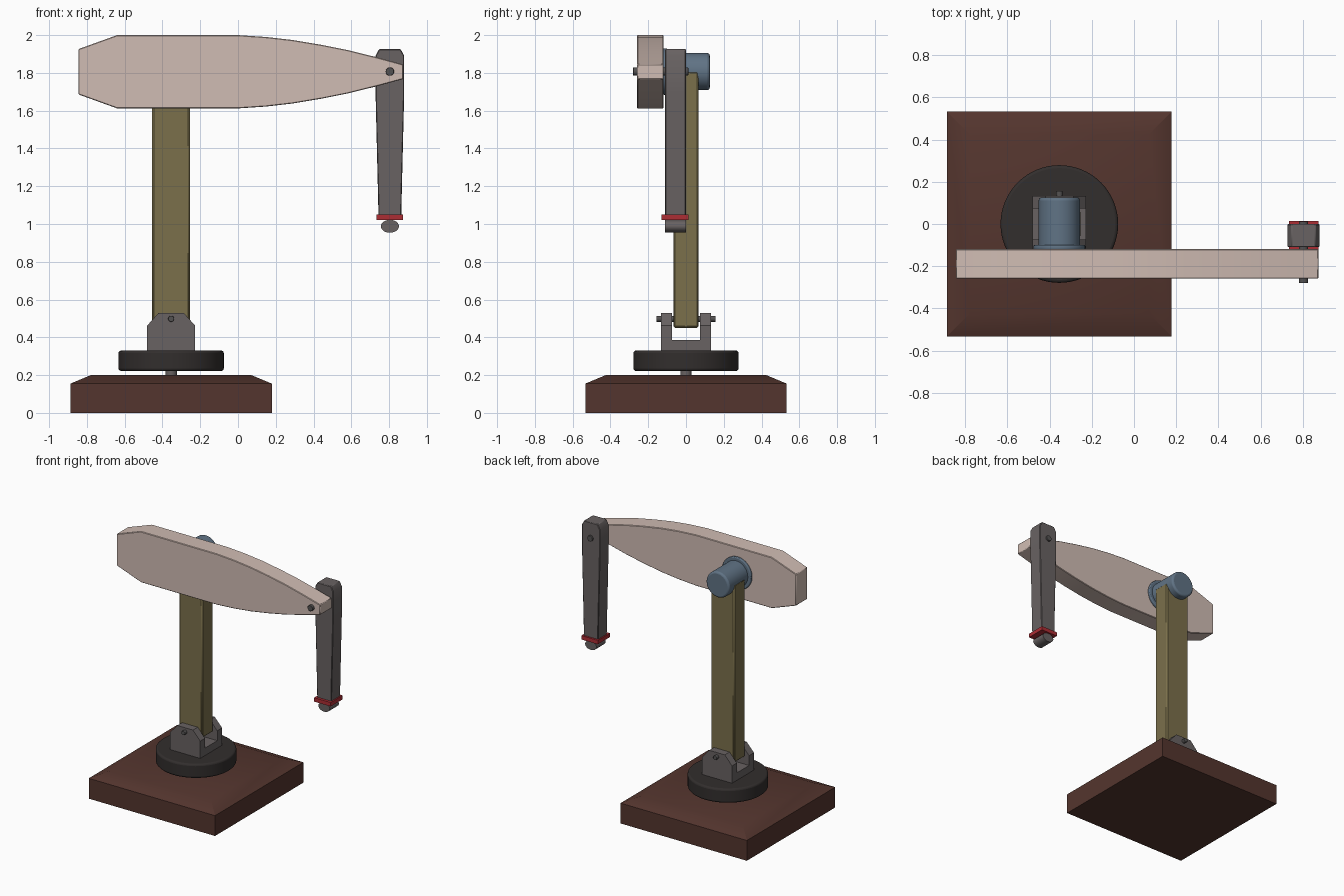
import bpy, bmesh, math
from mathutils import Matrix, Vector

if "Cube" in bpy.data.objects:
    bpy.data.objects.remove(bpy.data.objects["Cube"])


def material(name, srgb):
    m = bpy.data.materials.new(name)
    m.diffuse_color = [((c / 255 + 0.055) / 1.055) ** 2.4 for c in srgb] + [1]
    m.use_nodes = True
    m.node_tree.nodes["Principled BSDF"].inputs["Base Color"].default_value = m.diffuse_color
    return m


BROWN = material("dark brown", (84, 53, 46))
BLACK = material("soft black", (50, 46, 45))
GREY = material("warm grey", (104, 98, 98))
OLIVE = material("olive", (123, 112, 75))
PALE = material("pale pink beige", (208, 188, 179))
BLUE = material("blue grey", (96, 115, 133))
RED = material("red", (172, 45, 52))
PIN = material("pin grey", (84, 82, 82))


def finish(name, bm, mat, bevel=0, segments=1):
    bmesh.ops.recalc_face_normals(bm, faces=bm.faces)
    me = bpy.data.meshes.new(name)
    bm.to_mesh(me)
    bm.free()
    me.materials.append(mat)
    ob = bpy.data.objects.new(name, me)
    bpy.context.collection.objects.link(ob)
    if bevel:
        mod = ob.modifiers.new("bevel", "BEVEL")
        mod.width, mod.segments = bevel, segments
        mod.limit_method = 'ANGLE'
        mod.angle_limit = math.radians(50)
    bpy.ops.object.select_all(action='DESELECT')
    ob.select_set(True)
    bpy.context.view_layer.objects.active = ob
    bpy.ops.object.shade_smooth_by_angle(angle=math.radians(30))
    return ob


def add_prism(bm, pts, y0, y1):
    # x/z outline extruded along y
    f = bm.faces.new([bm.verts.new((x, y0, z)) for x, z in pts])
    r = bmesh.ops.extrude_face_region(bm, geom=[f])
    bmesh.ops.translate(bm, vec=(0, y1 - y0, 0),
                        verts=[v for v in r["geom"] if isinstance(v, bmesh.types.BMVert)])


def prism(name, pts, y0, y1, mat, bevel=0):
    bm = bmesh.new()
    add_prism(bm, pts, y0, y1)
    return finish(name, bm, mat, bevel)


def rect(x0, x1, z0, z1):
    return [(x0, z0), (x1, z0), (x1, z1), (x0, z1)]


def cylinder(name, p0, p1, r, mat, bevel=0, sides=48):
    p0, p1 = Vector(p0), Vector(p1)
    d = p1 - p0
    bm = bmesh.new()
    rot = d.to_track_quat('Z', 'Y').to_matrix().to_4x4()
    bmesh.ops.create_cone(bm, cap_ends=True, segments=sides, radius1=r, radius2=r,
                          depth=d.length, matrix=Matrix.Translation((p0 + p1) / 2) @ rot)
    return finish(name, bm, mat, bevel, 3)


CX = -0.354      # column axis
AX = 0.804       # hanging arm axis
PZ = 1.807       # height of the upper pivots

# Base slab with shallow sloping top edge
bm = bmesh.new()
rings = [[bm.verts.new((CX + sx * h, sy * h, z)) for sx, sy in ((-1, -1), (1, -1), (1, 1), (-1, 1))]
         for h, z in ((0.533, 0), (0.533, 0.155), (0.425, 0.2))]
for a, b in zip(rings, rings[1:]):
    for i in range(4):
        j = (i + 1) % 4
        bm.faces.new((a[i], a[j], b[j], b[i]))
bm.faces.new(rings[0])
bm.faces.new(rings[2])
finish("base", bm, BROWN)

# Turntable on its short shaft
cylinder("turntable_shaft", (CX, 0, 0.19), (CX, 0, 0.24), 0.03, GREY, sides=24)
cylinder("turntable", (CX, 0, 0.222), (CX, 0, 0.33), 0.279, BLACK, 0.014, 64)

# Yoke: two chamfered cheeks and a floor
bm = bmesh.new()
cheek = [(CX - 0.127, 0.33), (CX + 0.127, 0.33), (CX + 0.127, 0.462), (CX + 0.066, 0.53),
         (CX - 0.066, 0.53), (CX - 0.127, 0.462)]
for y0, y1 in ((-0.132, -0.074), (0.074, 0.132)):
    add_prism(bm, cheek, y0, y1)
add_prism(bm, rect(CX - 0.127, CX + 0.127, 0.33, 0.387), -0.074, 0.074)
finish("yoke", bm, GREY)
cylinder("yoke_pin", (CX, -0.157, 0.498), (CX, 0.157, 0.498), 0.016, PIN, 0.003, 16)

# Column with chamfered edges
prism("column", rect(CX - 0.1, CX + 0.1, 0.45, 1.81), -0.067, 0.067, OLIVE, 0.01)

# Shoulder motor and flange against the beam
cylinder("shoulder_motor", (CX, -0.12, PZ), (CX, 0.126, PZ), 0.098, BLUE, 0.014)
cylinder("shoulder_flange", (CX, -0.122, PZ), (CX, -0.1, PZ), 0.123, BLUE, 0.006)

# Beam: upper outline mirrored about the pivot height
upper = [(-0.845, 0.12), (-0.64, 0.194), (0, 0.194), (0.15, 0.184), (0.29, 0.168),
         (0.44, 0.143), (0.58, 0.115), (0.73, 0.078), (0.874, 0.039)]
outline = [(x, 1.806 + h) for x, h in upper] + [(x, 1.806 - h) for x, h in reversed(upper)]
prism("beam", outline, -0.259, -0.119, PALE, 0.004)

# Hanging arm, tapering downwards
half = [(0.06, 1.04), (0.076, 1.70), (0.076, 1.89), (0.057, 1.926)]
arm = [(AX + w, z) for w, z in half] + [(AX - w, z) for w, z in reversed(half)]
prism("hanging_arm", arm, -0.11, 0.0, GREY, 0.004)
cylinder("arm_pin", (AX, -0.28, PZ), (AX, 0.012, PZ), 0.022, PIN, 0.003, 24)

# Red collar and rounded tip
prism("collar", rect(AX - 0.07, AX + 0.07, 1.02, 1.05), -0.13, 0.014, RED)
tip = [(AX + 0.048 * math.cos(t * math.pi / 16), 0.988 + 0.034 * math.sin(t * math.pi / 16))
       for t in range(32)]
prism("arm_tip", tip, -0.11, 0.0, GREY)
